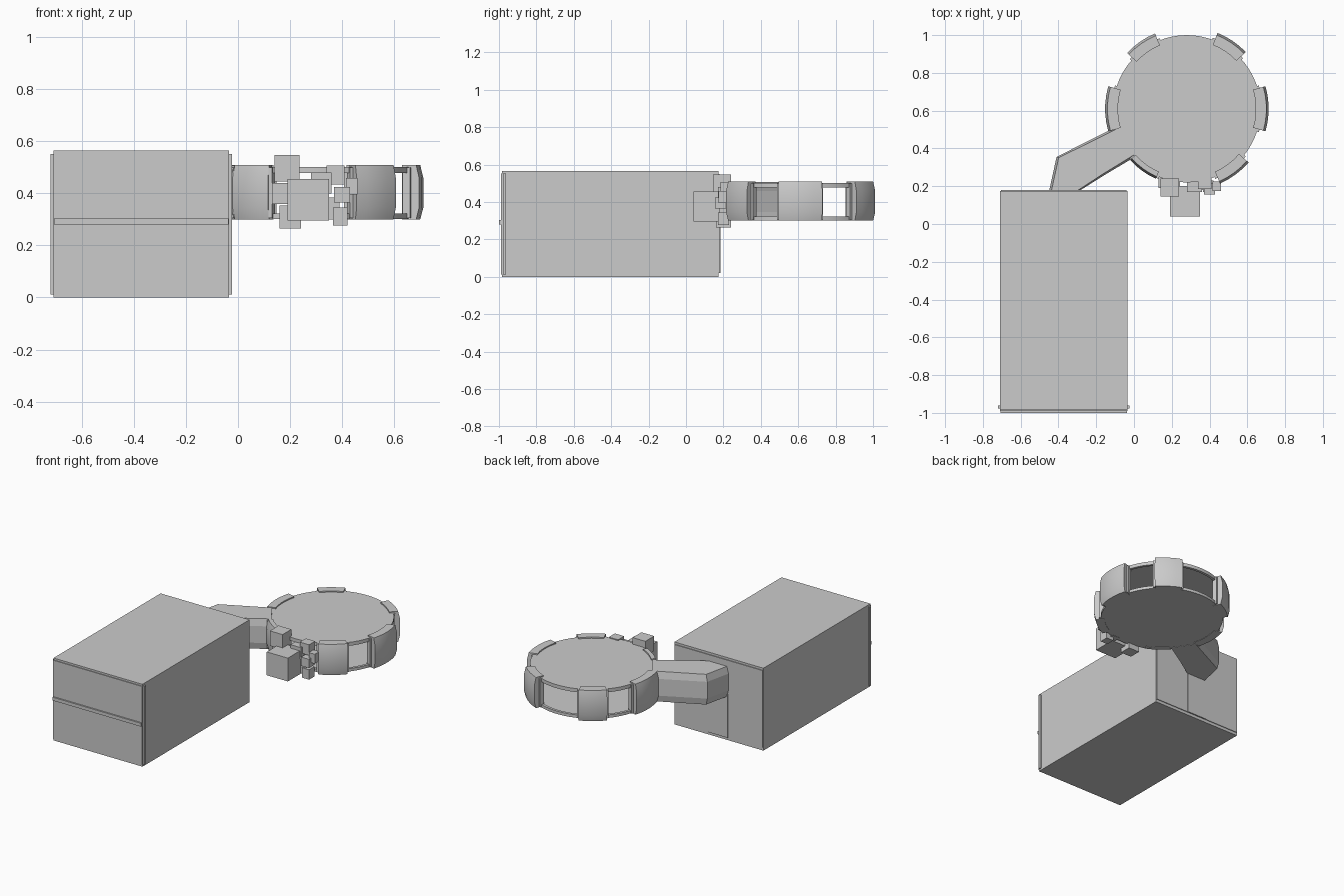
import bpy, bmesh, math

if "Cube" in bpy.data.objects:
    bpy.data.objects.remove(bpy.data.objects["Cube"])

CX, CY = 0.28, 0.61          # centre of the round room
WALL = [(0.30, 0.012), (0.345, 0.0), (0.46, 0.0), (0.51, 0.012)]  # height, inward taper


def finish(name, bm, smooth=False):
    bmesh.ops.recalc_face_normals(bm, faces=bm.faces)
    me = bpy.data.meshes.new(name)
    bm.to_mesh(me)
    bm.free()
    ob = bpy.data.objects.new(name, me)
    bpy.context.collection.objects.link(ob)
    if smooth:
        bpy.ops.object.select_all(action='DESELECT')
        ob.select_set(True)
        bpy.context.view_layer.objects.active = ob
        bpy.ops.object.shade_smooth_by_angle(angle=math.radians(25))
    return ob


def box(name, x0, x1, y0, y1, z0, z1):
    bm = bmesh.new()
    bmesh.ops.create_cube(bm, size=1)
    for v in bm.verts:
        v.co = ((x0 + x1) / 2 + v.co.x * (x1 - x0),
                (y0 + y1) / 2 + v.co.y * (y1 - y0),
                (z0 + z1) / 2 + v.co.z * (z1 - z0))
    return finish(name, bm)


def loft(name, rings, smooth=False, caps=True):
    bm = bmesh.new()
    vs = [[bm.verts.new(p) for p in r] for r in rings]
    n = len(vs[0])
    for a, b in zip(vs, vs[1:]):
        for i in range(n):
            j = (i + 1) % n
            bm.faces.new((a[i], a[j], b[j], b[i]))
    if caps:
        bm.faces.new(vs[0])
        bm.faces.new(vs[-1])
    return finish(name, bm, smooth)


def polar(r, deg, z):
    a = math.radians(deg)
    return (CX + r * math.cos(a), CY + r * math.sin(a), z)


def arc_wall(name, a0, a1, profile):
    n = max(2, round((a1 - a0) / 6))
    return loft(name, [[polar(r, a0 + (a1 - a0) * i / n, z) for r, z in profile]
                       for i in range(n + 1)], True)


# Rectangular building
box("main_building", -0.71, -0.035, -0.985, 0.175, 0.0, 0.565)
box("front_frame", -0.72, -0.024, -0.978, -0.962, 0.012, 0.552)
box("front_panel_lower", -0.71, -0.035, -0.99, -0.98, 0.012, 0.28)
box("front_panel_upper", -0.71, -0.035, -0.99, -0.98, 0.303, 0.552)
box("front_rail", -0.708, -0.037, -1.0, -0.98, 0.28, 0.303)
box("back_panel", -0.705, -0.04, 0.17, 0.18, 0.02, 0.55)
box("back_door", -0.445, -0.295, 0.17, 0.184, 0.02, 0.32)

# Floor and roof of the round room
for name, z0, z1 in (("room_floor", 0.302, 0.317), ("room_roof", 0.485, 0.502)):
    loft(name, [[polar(0.385, i * 6, z) for i in range(60)] for z in (z0, z1)], True)

# Curved wall bays, each edged by a pair of window jambs
bays = [(-16, 16, 0.433), (44, 68, 0.433), (113, 137, 0.433),
        (164, 196, 0.433), (-66, -41, 0.433), (222, 246, 0.405)]
for a0, a1, r in bays:
    profile = [(r - t, z) for z, t in WALL] + [(0.365, 0.51), (0.365, 0.30)]
    arc_wall("wall_bay", a0, a1, profile)
    for a in (a0 - 2, a1):
        arc_wall("window_jamb", a, a + 2,
                 [(0.40, 0.305), (0.40, 0.50), (0.37, 0.50), (0.37, 0.305)])

# Sills and lintels across the open windows
for a0, a1 in ((16, 44), (68, 113), (137, 164), (-41, -16), (246, 294)):
    for z0, z1 in ((0.302, 0.322), (0.478, 0.502)):
        arc_wall("window_rail", a0, a1, [(0.39, z0), (0.39, z1), (0.372, z1), (0.372, z0)])

# Hollow bent corridor
path = [((-0.45, 0.172), (-0.295, 0.172)), ((-0.41, 0.355), (-0.15, 0.263)),
        ((-0.10, 0.512), (0.005, 0.355))]
rings = []
for (lx, ly), (rx, ry) in path:
    d = math.hypot(rx - lx, ry - ly)
    ux, uy = (rx - lx) / d, (ry - ly) / d
    rings.append([(lx + ux * t, ly + uy * t, min(z, 0.507)) for z, t in WALL] +
                 [(rx - ux * t, ry - uy * t, min(z, 0.507)) for z, t in reversed(WALL)])
corridor = loft("corridor", rings, caps=False)
thick = corridor.modifiers.new("thickness", 'SOLIDIFY')
thick.thickness = 0.015
thick.offset = -1

# Pile of crates in front of the room: x0, x1, y0, y1, z0, z1
crates = [(0.14, 0.237, 0.145, 0.24, 0.445, 0.547), (0.19, 0.35, 0.04, 0.20, 0.296, 0.456),
          (0.16, 0.243, 0.16, 0.24, 0.265, 0.354), (0.34, 0.41, 0.185, 0.25, 0.435, 0.508),
          (0.37, 0.43, 0.155, 0.215, 0.365, 0.425), (0.365, 0.42, 0.17, 0.23, 0.277, 0.345),
          (0.13, 0.20, 0.19, 0.25, 0.36, 0.44), (0.415, 0.46, 0.175, 0.225, 0.395, 0.46),
          (0.28, 0.36, 0.17, 0.25, 0.40, 0.48), (0.33, 0.39, 0.18, 0.25, 0.30, 0.385)]
for c in crates:
    box("crate", *c)
